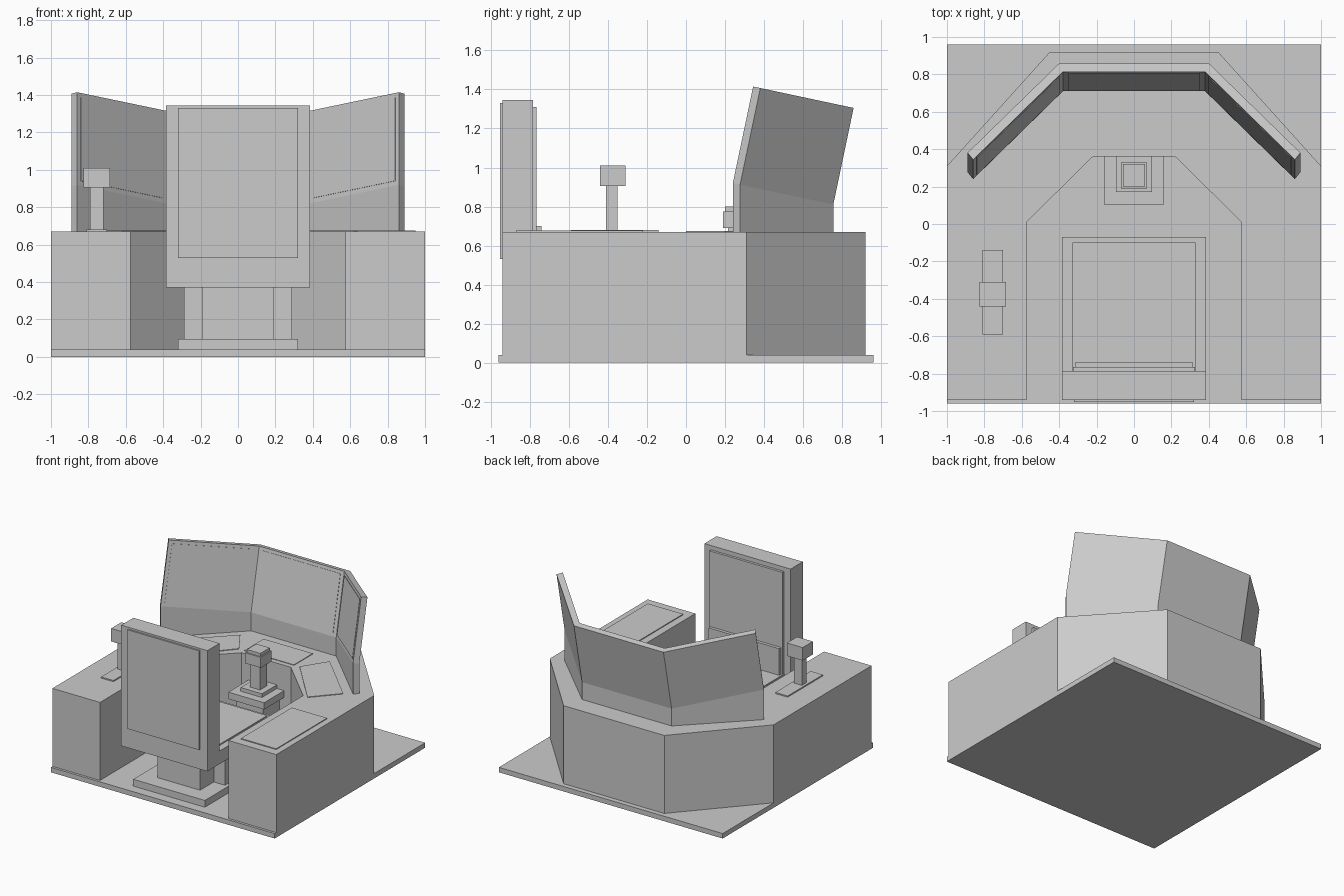
import bpy
from mathutils import Vector

if "Cube" in bpy.data.objects:
    bpy.data.objects.remove(bpy.data.objects["Cube"])


def mesh(name, verts, faces):
    me = bpy.data.meshes.new(name)
    me.from_pydata([tuple(v) for v in verts], [], faces)
    me.validate()
    ob = bpy.data.objects.new(name, me)
    bpy.context.collection.objects.link(ob)
    # consistent outward normals
    import bmesh
    bm = bmesh.new()
    bm.from_mesh(me)
    bmesh.ops.recalc_face_normals(bm, faces=bm.faces)
    bm.to_mesh(me)
    bm.free()
    return ob


def loft(name, rings):
    """Closed solid through equal-length rings of points."""
    n = len(rings[0])
    verts = [v for r in rings for v in r]
    faces = [tuple(range(n)), tuple(range(len(verts) - n, len(verts)))]
    for k in range(len(rings) - 1):
        for i in range(n):
            j = (i + 1) % n
            faces.append((k * n + i, k * n + j, k * n + n + j, k * n + n + i))
    return mesh(name, verts, faces)


def prism(name, plan, z0, z1):
    return loft(name, [[(x, y, z) for x, y in plan] for z in (z0, z1)])


def box(name, x0, x1, y0, y1, z0, z1):
    return prism(name, [(x0, y0), (x1, y0), (x1, y1), (x0, y1)], z0, z1)


def mirrored(half):
    """Right-hand points followed by their mirror in reverse."""
    return half + [(-x, y) for x, y in reversed(half)]


# Floor plate and U-shaped console
box("floor_plate", -1, 1, -0.96, 0.96, 0, 0.04)
outer = mirrored([(1, -0.94), (1, 0.31), (0.45, 0.92)])
inner = mirrored([(0.575, -0.94), (0.575, 0.01), (0.22, 0.36)])
prism("console", outer + inner[::-1], 0.04, 0.67)

# Wraparound screen: upright foot, then tilted back above a sloping fold
front = mirrored([(0.86, 0.24), (0.38, 0.71)])
back = mirrored([(0.89, 0.277), (0.40, 0.755)])
lean = Vector((0, 0.104, 0.495))


def fold(p):
    return Vector((p[0], p[1], 0.92 - 0.213 * (p[1] - 0.24)))


plan = front + back[::-1]
loft("screen_surround", [[(x, y, 0.67) for x, y in plan],
                         [fold(p) for p in plan],
                         [fold(p) + lean for p in plan]])

# Thin display on each of the three screen faces
for i, side in enumerate(("right", "centre", "left")):
    a, b = fold(front[i]), fold(front[i + 1])
    normal = lean.cross(b - a).normalized()
    if normal.y > 0:
        normal = -normal
    quad = [a.lerp(b, u) + lean * v for u, v in
            ((0.04, 0.05), (0.96, 0.05), (0.96, 0.95), (0.04, 0.95))]
    loft(side + "_display", [quad, [p + normal * 0.003 for p in quad]])

# Thin instrument panels on the console top
for side, s in (("right", 1), ("left", -1)):
    wing = [(0.62, 0.0), (0.80, 0.20), (0.40, 0.60), (0.27, 0.40)]
    prism(side + "_wing_panel", [(s * x, y) for x, y in wing], 0.67, 0.675)
box("centre_panel", -0.22, 0.22, 0.40, 0.64, 0.67, 0.675)
box("right_arm_panel", 0.635, 0.95, -0.87, -0.22, 0.67, 0.677)

# Seat
box("seat_base_plate", -0.32, 0.32, -0.88, -0.12, 0.04, 0.095)
box("seat_column", -0.19, 0.19, -0.755, -0.25, 0.095, 0.37)
box("seat_support", -0.29, 0.29, -0.58, -0.16, 0.095, 0.37)
box("seat", -0.385, 0.385, -0.94, -0.07, 0.37, 0.475)
box("seat_cushion", -0.33, 0.33, -0.79, -0.10, 0.475, 0.485)
box("seat_back", -0.385, 0.385, -0.94, -0.785, 0.475, 1.345)
box("seat_back_rear_panel", -0.32, 0.32, -0.953, -0.94, 0.53, 1.33)
box("seat_back_pad", -0.325, 0.325, -0.785, -0.765, 0.475, 1.31)
box("lumbar_pad", -0.315, 0.315, -0.765, -0.74, 0.475, 0.70)

# Centre control stick on its pedestal
box("stick_pedestal", -0.12, 0.12, 0.15, 0.36, 0.04, 0.41)
box("stick_shelf", -0.16, 0.16, 0.105, 0.36, 0.41, 0.465)
box("stick_plate", -0.095, 0.095, 0.17, 0.36, 0.465, 0.495)
box("stick_shaft", -0.045, 0.045, 0.215, 0.305, 0.495, 0.69)
box("stick_grip", -0.07, 0.07, 0.19, 0.33, 0.69, 0.775)
box("stick_cap", -0.06, 0.06, 0.20, 0.32, 0.775, 0.80)

# Throttle lever on the left arm
box("throttle_plate", -0.81, -0.70, -0.59, -0.14, 0.67, 0.68)
box("throttle_shaft", -0.79, -0.72, -0.41, -0.35, 0.68, 0.91)
box("throttle_grip", -0.825, -0.685, -0.44, -0.31, 0.905, 1.01)
